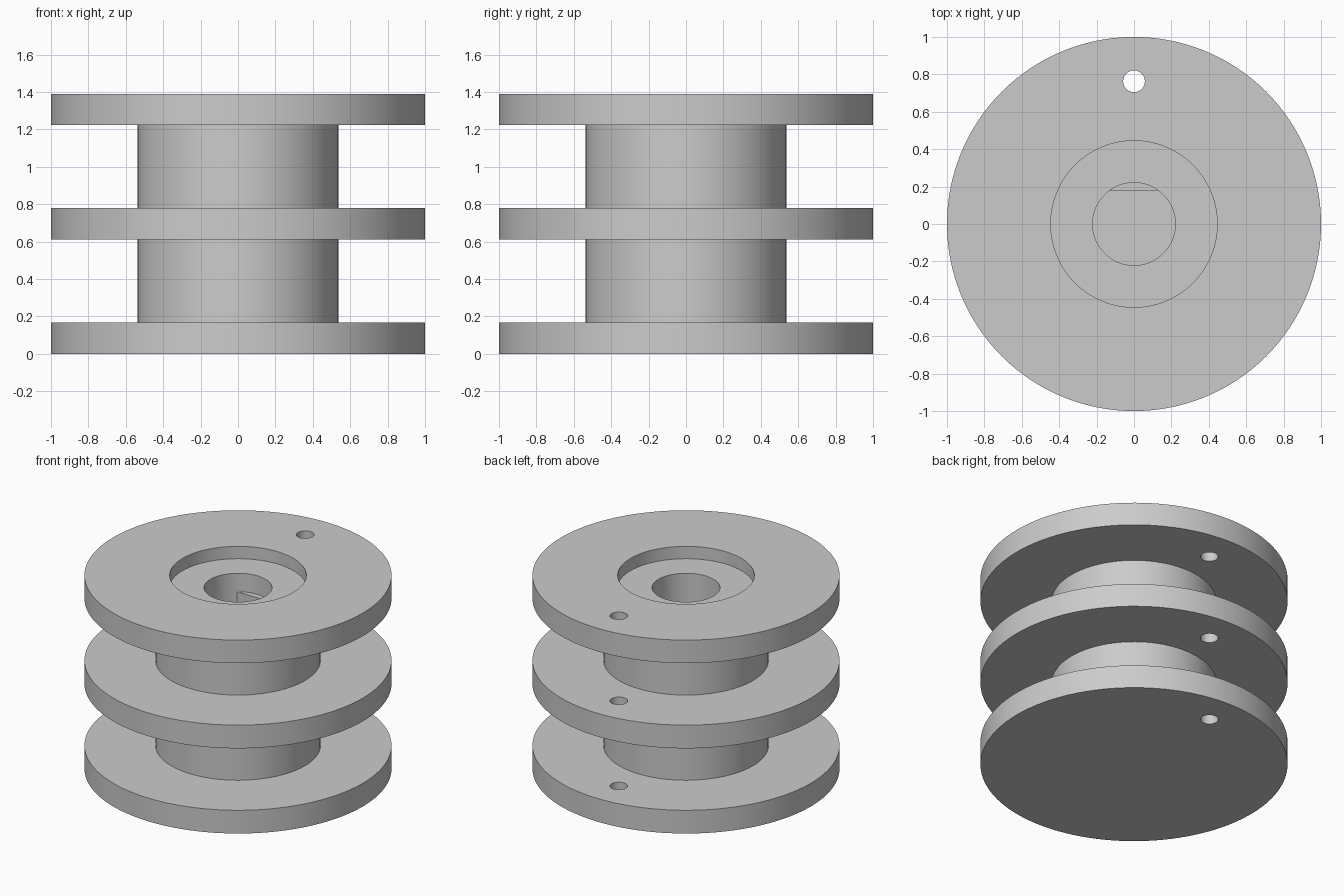
import bpy, bmesh, math

if "Cube" in bpy.data.objects:
    bpy.data.objects.remove(bpy.data.objects["Cube"])

grey = bpy.data.materials.new("light_grey")
grey.diffuse_color = (0.6, 0.6, 0.6, 1)
grey.use_nodes = True
grey.node_tree.nodes["Principled BSDF"].inputs["Base Color"].default_value = grey.diffuse_color

N = 128
R, HUB, RECESS, BORE = 1.0, 0.537, 0.445, 0.221
FLANGE, GAP, HEIGHT = 0.167, 0.445, 1.39
FLAT_Y, FLAT_TOP, FLOOR = 0.178, 1.168, 0.167


def make_object(name, bm):
    bmesh.ops.recalc_face_normals(bm, faces=bm.faces)
    mesh = bpy.data.meshes.new(name)
    bm.to_mesh(mesh)
    bm.free()
    ob = bpy.data.objects.new(name, mesh)
    bpy.context.collection.objects.link(ob)
    mesh.materials.append(grey)
    return ob


def lathe(name, profile):
    """Spin an (r, z) profile whose two ends lie on the axis."""
    bm = bmesh.new()
    rings = []
    for r, z in profile:
        rings.append([bm.verts.new((r * math.cos(2 * math.pi * i / N),
                                    r * math.sin(2 * math.pi * i / N), z)) for i in range(N)])
    for a, b in zip(rings, rings[1:]):
        for i in range(N):
            j = (i + 1) % N
            bm.faces.new((a[i], a[j], b[j], b[i]))
    bm.faces.new(rings[0])
    bm.faces.new(rings[-1])
    return make_object(name, bm)


def prism(name, points, z0, z1):
    bm = bmesh.new()
    face = bm.faces.new([bm.verts.new((x, y, z0)) for x, y in points])
    ext = bmesh.ops.extrude_face_region(bm, geom=[face])["geom"]
    bmesh.ops.translate(bm, vec=(0, 0, z1 - z0),
                        verts=[v for v in ext if isinstance(v, bmesh.types.BMVert)])
    return make_object(name, bm)


def combine(target, tool, operation):
    tool.hide_render = True
    mod = target.modifiers.new(operation.lower(), 'BOOLEAN')
    mod.operation, mod.object, mod.solver = operation, tool, 'EXACT'
    bpy.ops.object.select_all(action='DESELECT')
    bpy.context.view_layer.objects.active = target
    target.select_set(True)
    bpy.ops.object.modifier_apply(modifier=mod.name)
    bpy.data.objects.remove(tool)


# Spool body: three flanges on a hub, with a recess and blind bore in the top
profile = []
for k in range(3):
    z = k * (FLANGE + GAP)
    top = HEIGHT if k == 2 else z + FLANGE
    if k:
        profile.append((HUB, z))
    profile += [(R, z), (R, top)]
    if k < 2:
        profile.append((HUB, top))
profile += [(RECESS, HEIGHT), (RECESS, HEIGHT - 0.089),
            (BORE, HEIGHT - 0.089), (BORE, FLOOR)]
spool = lathe("spool", profile)

# Flat side of the D-shaped shaft bore, merged into the wall
outer = 0.3
a0 = math.asin(FLAT_Y / outer)
arc = [a0 + (math.pi - 2 * a0) * i / 16 for i in range(17)]
bore_flat = prism("bore_flat", [(outer * math.cos(a), outer * math.sin(a)) for a in arc],
                  FLOOR - 0.05, FLAT_TOP)
combine(spool, bore_flat, 'UNION')

# Line hole through all flanges
circle = [2 * math.pi * i / 48 for i in range(48)]
hole = prism("hole_cutter", [(0.058 * math.cos(a), 0.763 + 0.058 * math.sin(a)) for a in circle],
             -0.1, HEIGHT + 0.1)
combine(spool, hole, 'DIFFERENCE')

bpy.ops.object.shade_smooth_by_angle(angle=math.radians(30))
